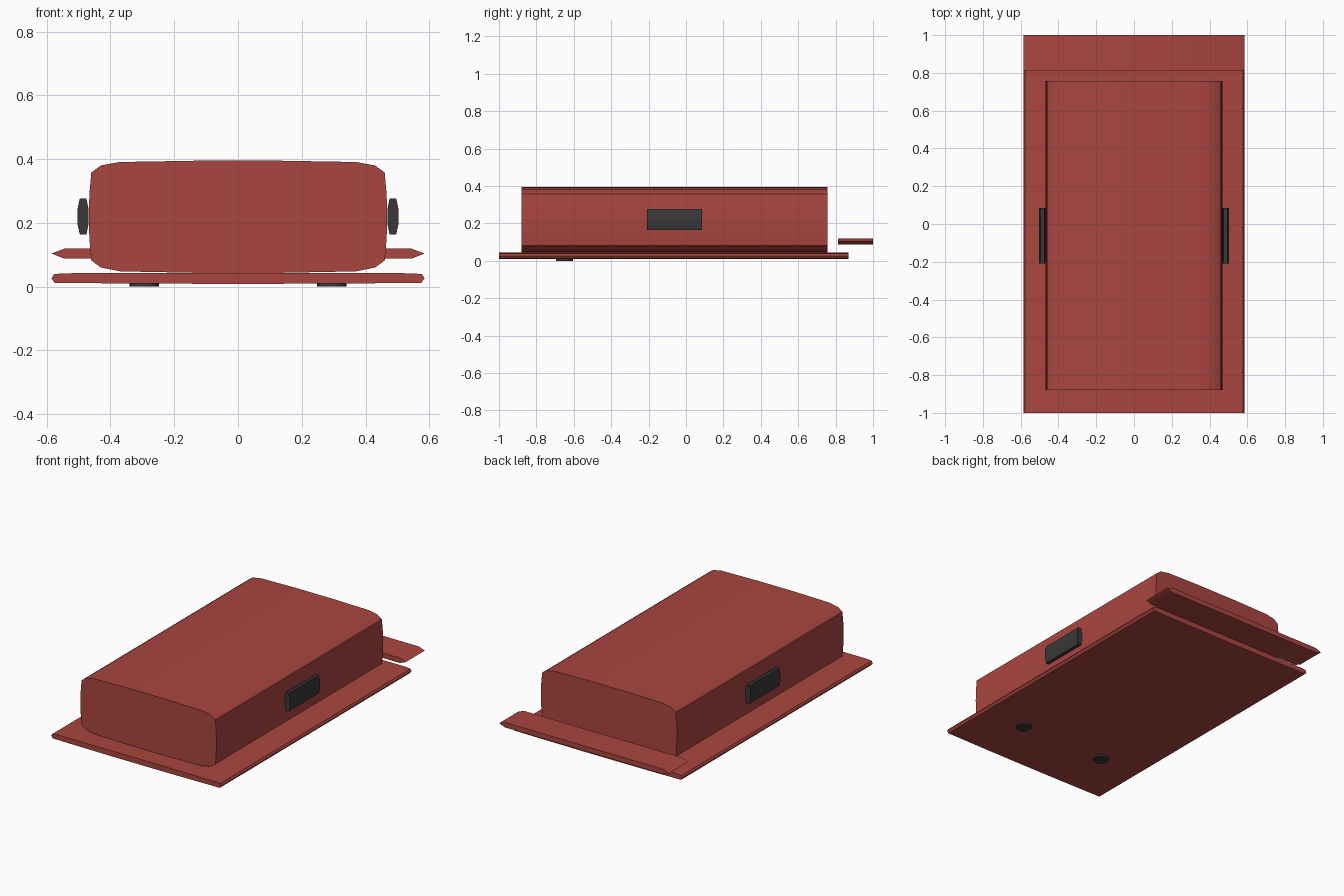
import bpy, bmesh, math

if "Cube" in bpy.data.objects:
    bpy.data.objects.remove(bpy.data.objects["Cube"])


def material(name, rgb):
    m = bpy.data.materials.new(name)
    m.diffuse_color = (*rgb, 1)
    m.use_nodes = True
    m.node_tree.nodes["Principled BSDF"].inputs["Base Color"].default_value = m.diffuse_color
    return m


red = material("red_paint", (0.40, 0.06, 0.05))
dark = material("dark_rubber", (0.04, 0.04, 0.042))


def finish(name, bm, mat):
    bmesh.ops.recalc_face_normals(bm, faces=bm.faces)
    mesh = bpy.data.meshes.new(name)
    bm.to_mesh(mesh)
    bm.free()
    ob = bpy.data.objects.new(name, mesh)
    bpy.context.collection.objects.link(ob)
    mesh.materials.append(mat)
    bpy.ops.object.select_all(action='DESELECT')
    ob.select_set(True)
    bpy.context.view_layer.objects.active = ob
    bpy.ops.object.shade_smooth_by_angle(angle=math.radians(30))
    return ob


def extrude_y(name, profile, y0, y1, mat):
    """Closed x-z outline pulled along y."""
    bm = bmesh.new()
    face = bm.faces.new([bm.verts.new((x, y0, z)) for x, z in profile])
    res = bmesh.ops.extrude_face_region(bm, geom=[face], use_keep_orig=True)
    moved = [g for g in res["geom"] if isinstance(g, bmesh.types.BMVert)]
    bmesh.ops.translate(bm, verts=moved, vec=(0, y1 - y0, 0))
    return finish(name, bm, mat)


def mirrored(half):
    """Complete a right-hand outline (bottom to top) across x = 0."""
    return half + [(-x, z) for x, z in reversed(half)]


# Thin base plate with softened long edges
extrude_y("base_plate", mirrored([
    (0.11, 0.009), (0.35, 0.010), (0.575, 0.012), (0.585, 0.026),
    (0.577, 0.039), (0.55, 0.042), (0.11, 0.043)]), -1.0, 0.87, red)

# Pillow-sided main body
extrude_y("main_body", mirrored([
    (0.11, 0.043), (0.37, 0.048), (0.43, 0.060), (0.46, 0.082),
    (0.466, 0.15), (0.468, 0.22), (0.466, 0.29), (0.46, 0.358),
    (0.43, 0.380), (0.37, 0.391), (0.30, 0.392), (0.13, 0.395)]),
    -0.88, 0.757, red)

# Rear cross strip with pointed ends
extrude_y("rear_strip", mirrored([
    (0.545, 0.088), (0.585, 0.104), (0.545, 0.119)]), 0.812, 1.0, red)

for side, s in (("right", 1), ("left", -1)):
    # Side pad
    pad = [(0.475, 0.164), (0.496, 0.164), (0.503, 0.195), (0.503, 0.245),
           (0.496, 0.276), (0.475, 0.276), (0.469, 0.245), (0.469, 0.195)]
    extrude_y(f"{side}_side_pad", [(s * x, z) for x, z in pad],
              -0.208, 0.085, dark)

    # Round foot under the plate
    bm = bmesh.new()
    bmesh.ops.create_cone(bm, cap_ends=True, segments=16,
                          radius1=0.046, radius2=0.046, depth=0.012)
    bmesh.ops.translate(bm, verts=bm.verts, vec=(s * 0.294, -0.65, 0.006))
    finish(f"{side}_foot", bm, dark)
